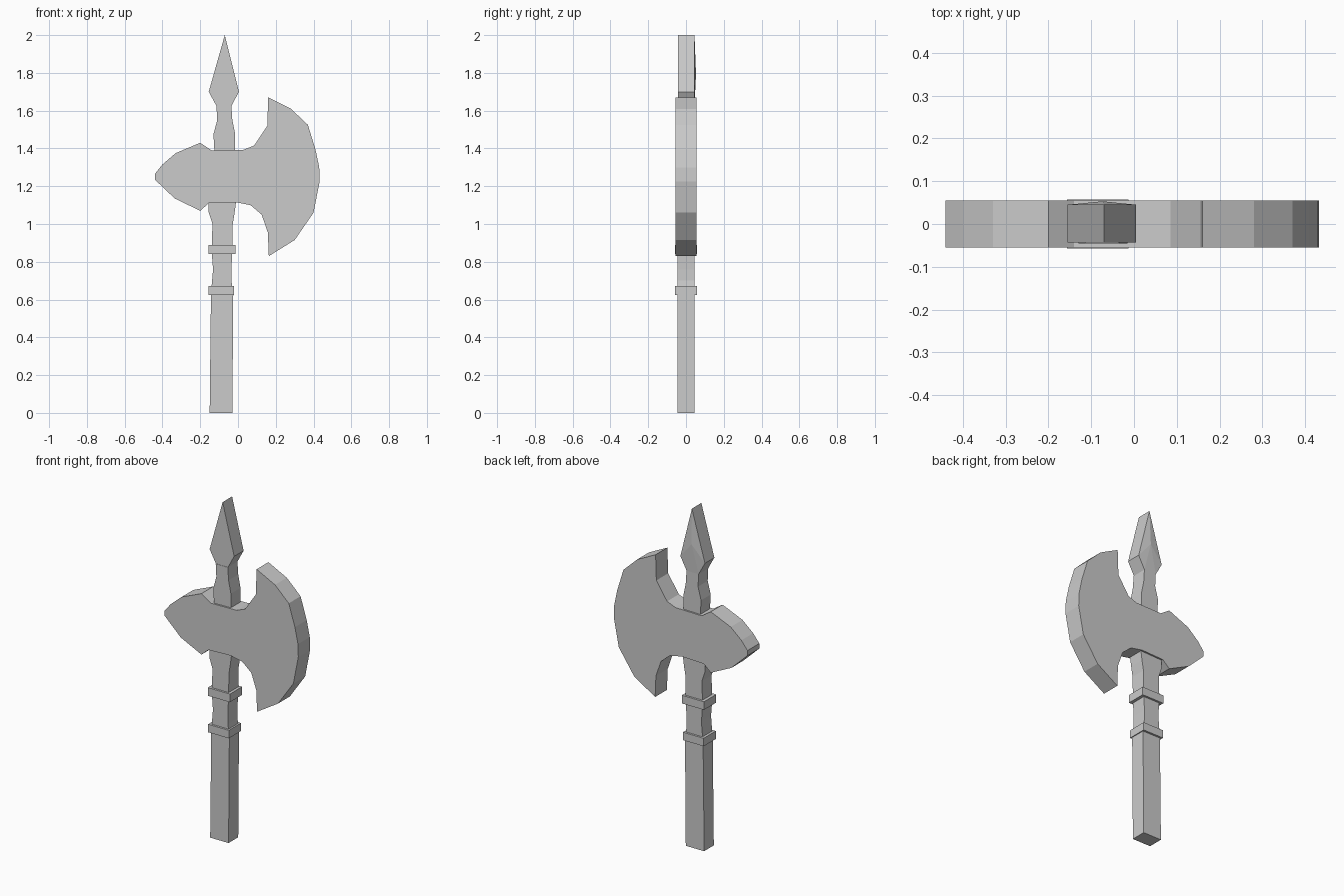
import bpy, bmesh

if "Cube" in bpy.data.objects:
    bpy.data.objects.remove(bpy.data.objects["Cube"])


def plate(name, outline, y0, y1, ridge=0.0):
    """Extrude an x-z outline from y0 to y1; ridge raises the middle of the back face."""
    bm = bmesh.new()
    front = bm.faces.new([bm.verts.new((x, y0, z)) for x, z in outline])
    ext = bmesh.ops.extrude_face_region(bm, geom=[front], use_keep_orig=True)
    verts = [g for g in ext["geom"] if isinstance(g, bmesh.types.BMVert)]
    bmesh.ops.translate(bm, verts=verts, vec=(0, y1 - y0, 0))
    bmesh.ops.recalc_face_normals(bm, faces=bm.faces[:])
    if ridge:
        back = [g for g in ext["geom"] if isinstance(g, bmesh.types.BMFace)]
        bmesh.ops.poke(bm, faces=back, offset=ridge)
    bmesh.ops.recalc_face_normals(bm, faces=bm.faces[:])
    mesh = bpy.data.meshes.new(name)
    bm.to_mesh(mesh)
    bm.free()
    obj = bpy.data.objects.new(name, mesh)
    bpy.context.collection.objects.link(obj)
    return obj


def from_rows(rows):
    """Closed outline from (z, left x, right x) rows."""
    return [(r, z) for z, l, r in rows] + [(l, z) for z, l, r in reversed(rows)]


# Square handle with its carved waists, running up through the head
plate("handle", from_rows([
    (0, -.15, -.03), (.64, -.143, -.025), (.70, -.137, -.035),
    (.76, -.132, -.035), (.86, -.14, -.03), (1.0, -.135, -.028),
    (1.06, -.155, -.018), (1.12, -.155, -.01), (1.39, -.125, -.015),
    (1.475, -.13, -.015), (1.55, -.11, -.03), (1.625, -.114, -.035),
]), -.045, .045)

# Spear point with a slight ridge on the back
plate("spear_point", [
    (-.035, 1.625), (.005, 1.70), (-.07, 2.0), (-.155, 1.70), (-.114, 1.625),
], -.043, .045, ridge=.008)

# Axe head: broad crescent blade on the right, pointed beak on the left
plate("axe_head", [
    (.16, 1.67), (.155, 1.52), (.085, 1.415), (.03, 1.393), (-.14, 1.39),
    (-.2, 1.43), (-.33, 1.375), (-.40, 1.315), (-.44, 1.265), (-.44, 1.235),
    (-.335, 1.135), (-.2, 1.07), (-.155, 1.11), (-.01, 1.115), (.066, 1.10),
    (.125, 1.05), (.158, .955), (.163, .83), (.30, .915), (.40, 1.06),
    (.432, 1.225), (.43, 1.30), (.41, 1.395), (.37, 1.525), (.28, 1.61),
], -.055, .055)

# Two binding bands around the handle
for name, z0, z1, left, right in [("lower_band", .625, .672, -.155, -.02),
                                  ("upper_band", .84, .888, -.157, -.013)]:
    plate(name, from_rows([(z0, left, right), (z1, left, right)]), -.057, .057)
